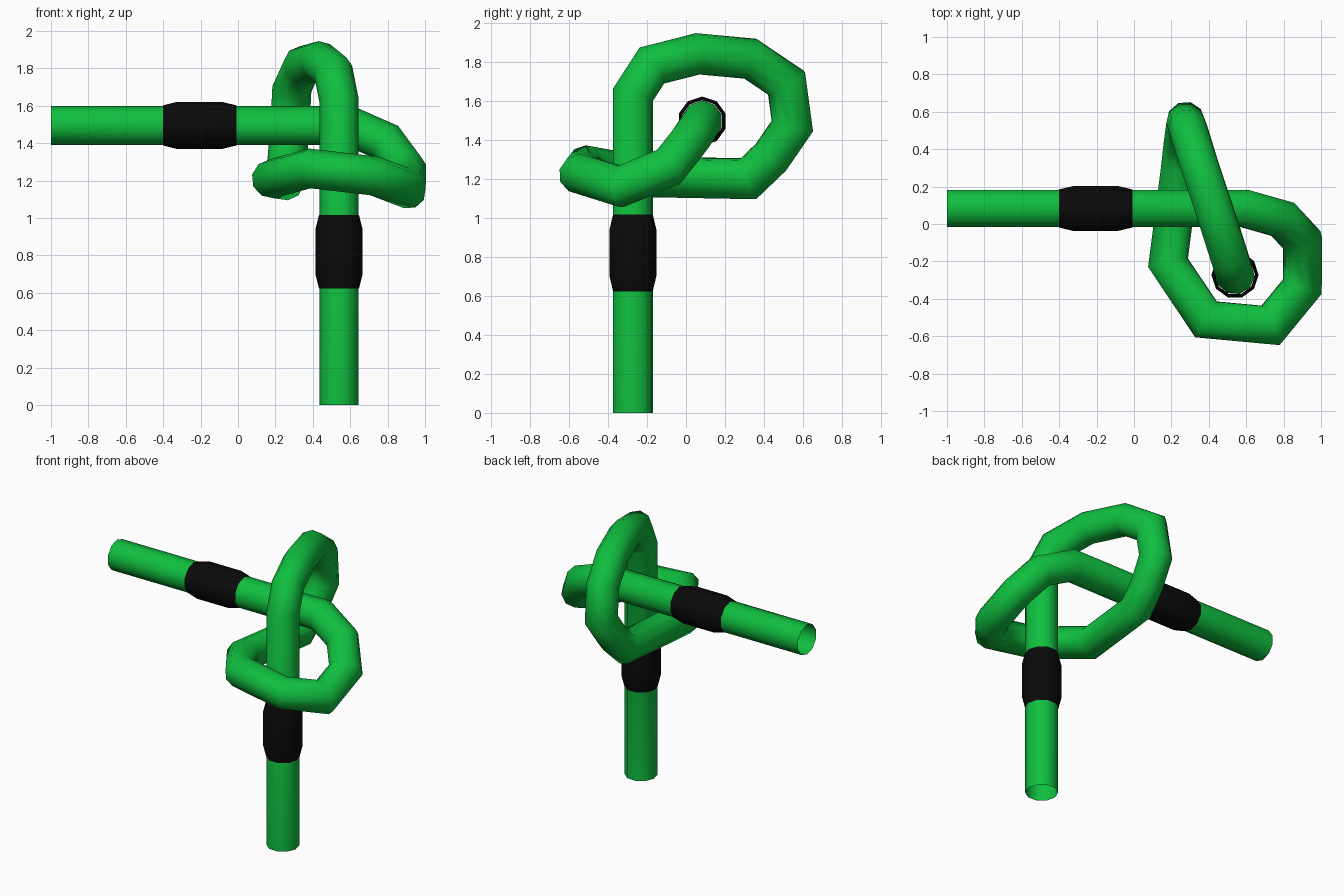
import bpy, bmesh, math
from mathutils import Vector

if "Cube" in bpy.data.objects:
    bpy.data.objects.remove(bpy.data.objects["Cube"])

SIDES = 10


def material(name, rgb):
    m = bpy.data.materials.new(name)
    m.diffuse_color = (*rgb, 1)
    m.use_nodes = True
    m.node_tree.nodes["Principled BSDF"].inputs["Base Color"].default_value = m.diffuse_color
    return m


green = material("green", (0.005, 0.52, 0.05))
black = material("black", (0.003, 0.003, 0.003))


def skin(name, rings, mat):
    """Join consecutive rings of points into an open smooth tube."""
    bm = bmesh.new()
    loops = [[bm.verts.new(p) for p in ring] for ring in rings]
    for a, b in zip(loops, loops[1:]):
        for i in range(SIDES):
            j = (i + 1) % SIDES
            bm.faces.new((a[i], a[j], b[j], b[i]))
    bmesh.ops.recalc_face_normals(bm, faces=bm.faces)
    for f in bm.faces:
        f.smooth = True
    me = bpy.data.meshes.new(name)
    bm.to_mesh(me)
    bm.free()
    me.materials.append(mat)
    ob = bpy.data.objects.new(name, me)
    bpy.context.collection.objects.link(ob)


def circle(centre, u, v, r):
    return [centre + r * (math.cos(t) * u + math.sin(t) * v)
            for t in (i * math.tau / SIDES for i in range(SIDES))]


X, Y, Z = Vector((1, 0, 0)), Vector((0, 1, 0)), Vector((0, 0, 1))

# Knotted tube: mitred at every bend, from the left end to the floor
path = [Vector(p) for p in (
    (-1, 0.083, 1.495), (0.59, 0.083, 1.495), (0.795, 0.025, 1.405),
    (0.902, -0.09, 1.26), (0.9, -0.335, 1.16), (0.73, -0.542, 1.225),
    (0.385, -0.51, 1.265), (0.182, -0.207, 1.21), (0.25, 0.32, 1.2),
    (0.262, 0.435, 1.31), (0.277, 0.545, 1.47), (0.288, 0.515, 1.69),
    (0.345, 0.33, 1.815), (0.435, 0.06, 1.84), (0.51, -0.175, 1.78),
    (0.54, -0.272, 1.63), (0.54, -0.272, 0))]
rings = [circle(path[0], Z, Y, 0.105)]
for k in range(1, len(path)):
    d = (path[k] - path[k - 1]).normalized()
    nxt = (path[k + 1] - path[k]).normalized() if k + 1 < len(path) else d
    n = (d + nxt).normalized()
    rings.append([p + d * ((path[k] - p).dot(n) / d.dot(n)) for p in rings[-1]])
skin("knotted_tube", rings, green)

# Black sleeves with tapered ends
profile = ((-0.197, 0.107), (-0.12, 0.126), (0.12, 0.126), (0.197, 0.107))
for name, c, axis, u, v in (
        ("horizontal_sleeve", Vector((-0.205, 0.083, 1.495)), X, Z, Y),
        ("vertical_sleeve", Vector((0.54, -0.272, 0.82)), Z, X, Y)):
    skin(name, [circle(c + axis * t, u, v, r) for t, r in profile], black)
